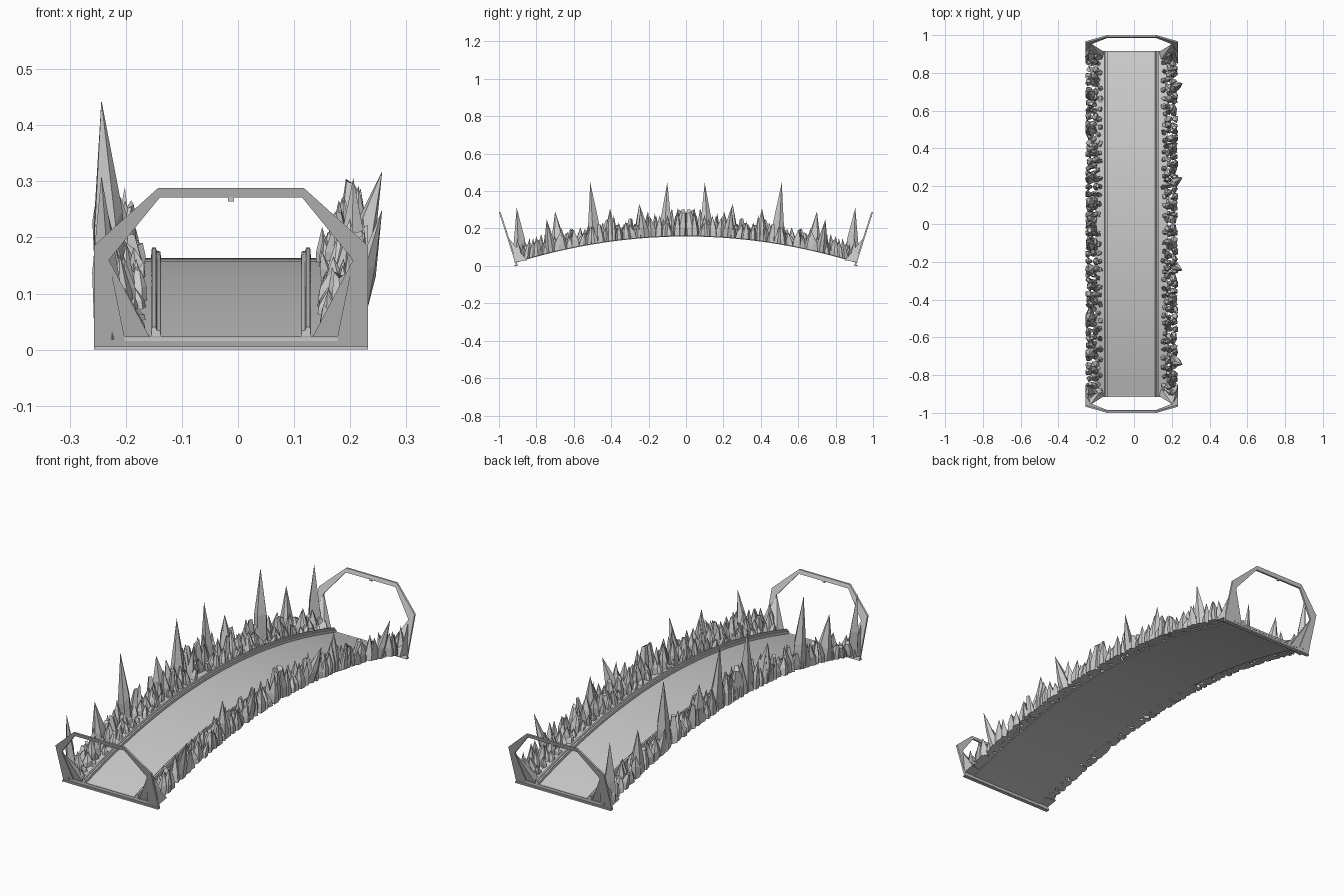
import bpy, bmesh, math, random

if "Cube" in bpy.data.objects:
    bpy.data.objects.remove(bpy.data.objects["Cube"])

random.seed(11)
CX = -0.0125          # centre line of the walkway
HALF = 0.2445         # half width of the bridge


def arch(y):
    return 0.163 - 0.14 * (y / 0.91) ** 2


def finish(name, bm, mirror=False):
    bmesh.ops.recalc_face_normals(bm, faces=bm.faces)
    me = bpy.data.meshes.new(name)
    bm.to_mesh(me)
    bm.free()
    ob = bpy.data.objects.new(name, me)
    bpy.context.collection.objects.link(ob)
    if mirror:
        m = ob.modifiers.new("Mirror", 'MIRROR')
        m.use_axis = (False, True, False)
        m.use_mirror_merge = False
    return ob


def sweep(name, profile, y_end=0.915, steps=32):
    """Sweep a closed (x, dz) profile along the arch."""
    bm = bmesh.new()
    rings = []
    for i in range(steps + 1):
        y = -y_end + 2 * y_end * i / steps
        rings.append([bm.verts.new((CX + x, y, arch(y) + dz)) for x, dz in profile])
    n = len(profile)
    for a, b in zip(rings, rings[1:]):
        for k in range(n):
            bm.faces.new((a[k], a[(k + 1) % n], b[(k + 1) % n], b[k]))
    bm.faces.new(rings[0])
    bm.faces.new(rings[-1])
    return finish(name, bm)


# Arched walkway and its stepped curbs
deck = sweep("deck", [(-0.19, -0.006), (0.19, -0.006), (0.19, 0), (-0.19, 0)])
for p in deck.data.polygons:
    p.use_smooth = abs(p.normal.z) > 0.5 and abs(p.normal.y) < 0.5
for side, name in ((-1, "left_curb"), (1, "right_curb")):
    sweep(name, [(side * x, z) for x, z in
                 [(0.124, -0.003), (0.126, 0.012), (0.132, 0.013), (0.134, 0.019),
                  (0.141, 0.019), (0.143, -0.003)]])


# Leaning hexagonal portal frame at each end
def frame_y(z):
    return -0.908 - 0.092 * z / 0.288


def both(half):
    return half + [(-x, z) for x, z in reversed(half)]


outer = both([(HALF, 0.002), (HALF, 0.185), (0.13, 0.288)])
inner = both([(0.19, 0.024), (0.2175, 0.16), (0.127, 0.271)])
bm = bmesh.new()
loops = [[bm.verts.new((CX + x, frame_y(z) + d, z)) for x, z in pts]
         for pts, d in ((outer, 0), (inner, 0), (inner, 0.009), (outer, 0.009))]
for a, b in zip(loops, loops[1:] + loops[:1]):
    for k in range(6):
        bm.faces.new((a[k], a[(k + 1) % 6], b[(k + 1) % 6], b[k]))
finish("portal_frame", bm, True)

# Foot sill and the small notch block under the lintel
bm = bmesh.new()
for sx, sy, sz, y, z in ((2 * HALF, 0.016, 0.006, -0.909, 0.003),
                         (0.011, 0.008, 0.01, -0.99, 0.269)):
    r = bmesh.ops.create_cube(bm, size=1)
    for v in r["verts"]:
        v.co = (CX + v.co.x * sx, y + v.co.y * sy, z + v.co.z * sz)
finish("portal_details", bm, True)


# Crystal shards: irregular polygon base, shoulder ring, pointed or chipped tip
def shard(bm, side, u, y, h, ru, ry, tip_u=None, tip_y=None, chipped=False):
    n = random.choice((4, 5, 5, 6))
    z0 = arch(y)
    tu = u + random.uniform(-0.012, 0.012) if tip_u is None else tip_u
    ty = y + random.uniform(-0.018, 0.018) if tip_y is None else tip_y
    a0 = random.uniform(0, math.tau)
    angles = [a0 + math.tau * (k + random.uniform(-.2, .2)) / n for k in range(n)]

    def ring(t, s, jitter):
        out = []
        for a in angles:
            pu = u + (tu - u) * t + ru * s * math.cos(a)
            py = y + (ty - y) * t + ry * s * math.sin(a)
            if tip_u is None or t < 0.1:
                pu = min(pu, HALF)
            pu = max(pu, 0.146)
            py = min(max(py, -0.93), -0.001)
            pz = arch(py) - 0.003 if t == 0 else z0 + h * (t + random.uniform(-jitter, jitter))
            out.append(bm.verts.new((CX + side * pu, py, pz)))
        return out

    rings = [ring(0, 0.9, 0), ring(0.33, 0.85, 0.1)]
    if chipped:
        rings.append(ring(0.9, 0.4, 0.1))
    for a, b in zip(rings, rings[1:]):
        for k in range(n):
            bm.faces.new((a[k], a[(k + 1) % n], b[(k + 1) % n], b[k]))
    bm.faces.new(rings[0])
    top = rings[-1]
    if chipped:
        bm.faces.new(top)
    else:
        tip = bm.verts.new((CX + side * tu, ty, z0 + h))
        for k in range(n):
            bm.faces.new((top[k], top[(k + 1) % n], tip))


for side, name in ((-1, "left_crystals"), (1, "right_crystals")):
    bm = bmesh.new()
    # outer, middle and inner rows of shards, lower toward the walkway
    for u, step, lo, hi, r in ((0.226, 0.034, 0.07, 0.15, 0.026),
                               (0.197, 0.036, 0.06, 0.13, 0.024),
                               (0.172, 0.048, 0.025, 0.075, 0.017)):
        y = -0.89
        while y < -0.01:
            h = random.uniform(lo, hi) * (1 - 0.2 * abs(y))
            shard(bm, side, u + random.uniform(-.008, .008), y, h,
                  r * random.uniform(.8, 1.15), r * random.uniform(.75, 1.1),
                  chipped=random.random() < 0.2)
            y += step * random.uniform(0.8, 1.2)
    # broad block at the crown
    shard(bm, side, 0.215, -0.03, 0.145, 0.03, 0.035, chipped=True)
    # tall feature shards
    if side < 0:
        for y, top, ty in ((-0.49, 0.445, -0.512), (-0.115, 0.445, -0.1),
                           (-0.885, 0.31, -0.905), (-0.24, 0.33, -0.25), (-0.68, 0.29, -0.7)):
            shard(bm, side, 0.215, y, top - arch(y), 0.032, 0.036, 0.231, ty)
    else:
        for y, top in ((-0.22, 0.318), (-0.72, 0.25)):
            shard(bm, side, 0.222, y, top - arch(y), 0.025, 0.032, 0.2695, y - 0.025)
        shard(bm, side, 0.215, -0.4, 0.17, 0.03, 0.03)
    # buttress shard joining the portal post
    pts = [(HALF, -0.91, 0.02), (0.145, -0.91, 0.022), (0.155, -0.87, 0.03),
           (HALF, -0.85, 0.03), (0.2175, -0.957, 0.16)]
    v = [bm.verts.new((CX + side * x, y, z)) for x, y, z in pts]
    bm.faces.new(v[:4])
    for k in range(4):
        bm.faces.new((v[k], v[(k + 1) % 4], v[4]))
    finish(name, bm, True)
